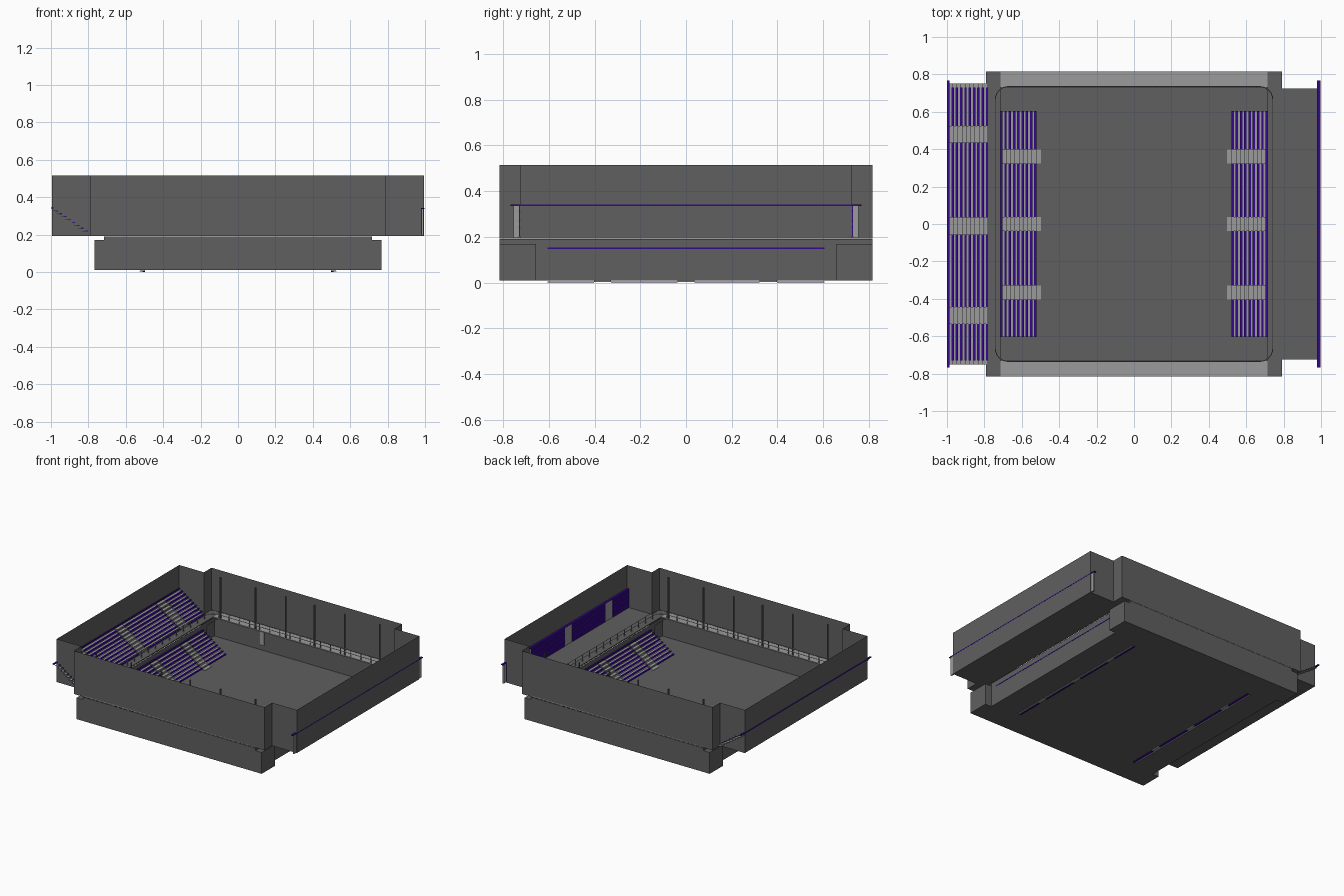
import bpy, bmesh, math

if "Cube" in bpy.data.objects:
    bpy.data.objects.remove(bpy.data.objects["Cube"])

def material(name, col):
    m = bpy.data.materials.new(name)
    m.diffuse_color = (*col, 1)
    m.use_nodes = True
    m.node_tree.nodes["Principled BSDF"].inputs["Base Color"].default_value = m.diffuse_color
    return m

DARK = material("dark_grey", (0.115, 0.115, 0.115))
LIGHT = material("light_grey", (0.33, 0.33, 0.33))
PURPLE = material("purple", (0.035, 0.002, 0.26))

def finish(name, bm, mat):
    me = bpy.data.meshes.new(name)
    bm.to_mesh(me)
    bm.free()
    me.materials.append(mat)
    ob = bpy.data.objects.new(name, me)
    bpy.context.collection.objects.link(ob)
    return ob

def boxes(name, items, mat):
    """Each item is (x0, x1, y0, y1, z0, z1)."""
    bm = bmesh.new()
    for x0, x1, y0, y1, z0, z1 in items:
        v = bmesh.ops.create_cube(bm, size=1)["verts"]
        bmesh.ops.scale(bm, vec=(abs(x1 - x0), abs(y1 - y0), z1 - z0), verts=v)
        bmesh.ops.translate(bm, vec=((x0 + x1) / 2, (y0 + y1) / 2, (z0 + z1) / 2), verts=v)
    return finish(name, bm, mat)

def ring(quarter):
    """Mirror a quarter outline (from +x axis side to +y side) to a closed loop."""
    half = quarter + [(-x, y) for x, y in reversed(quarter)]
    return half + [(-x, -y) for x, y in half]

def walls(name, loop, z0, z1, mat, floor=False):
    bm = bmesh.new()
    lo = [bm.verts.new((x, y, z0)) for x, y in loop]
    hi = [bm.verts.new((x, y, z1)) for x, y in loop]
    for i in range(len(loop)):
        j = (i + 1) % len(loop)
        bm.faces.new((lo[i], lo[j], hi[j], hi[i]))
    if floor:
        bm.faces.new(lo[::-1])
    return finish(name, bm, mat)

SIGNS = [(sx, sy) for sx in (1, -1) for sy in (1, -1)]
G = 0.2  # gallery floor height

# Lower hall with corner alcoves, and cross-shaped upper walls
walls("lower_hall", ring([(0.715, 0.655), (0.767, 0.655), (0.767, 0.815)]), 0.01, 0.17, DARK, True)
walls("lower_wall_band", ring([(0.715, 0.815)]), 0.17, 0.19, DARK)
boxes("lower_side_headers", [(sx * 0.714, sx * 0.716, sy * 0.655, sy * 0.815, 0.165, 0.19)
                             for sx, sy in SIGNS], DARK)
boxes("alcove_ceilings", [(sx * 0.715, sx * 0.767, sy * 0.655, sy * 0.815, 0.168, 0.17)
                          for sx, sy in SIGNS], DARK)
walls("upper_walls", ring([(0.995, 0.725), (0.79, 0.725), (0.79, 0.815)]), G - 0.005, 0.515, DARK)

# Gallery floors
boxes("side_gallery_floor", [(s * 0.715, s * 0.995, -0.725, 0.725, G - 0.008, G) for s in (1, -1)], DARK)
boxes("gallery_corner_floor", [(sx * 0.715, sx * 0.79, sy * 0.725, sy * 0.815, G - 0.008, G)
                               for sx, sy in SIGNS], DARK)
boxes("end_gallery_floor", [(-0.715, 0.715, s * 0.73, s * 0.815, G - 0.008, G) for s in (1, -1)], LIGHT)

# Rounded guard rail round the opening
rx, ry, r = 0.742, 0.735, 0.07
path = ring([(rx - r + r * math.cos(a * math.pi / 12), ry - r + r * math.sin(a * math.pi / 12))
             for a in range(7)])
for name, z in (("top_rail", G + 0.05), ("middle_rail", G + 0.025)):
    cu = bpy.data.curves.new(name, "CURVE")
    cu.dimensions = "3D"
    cu.bevel_depth = 0.0025
    cu.bevel_resolution = 0
    sp = cu.splines.new("POLY")
    sp.points.add(len(path) - 1)
    for p, (x, y) in zip(sp.points, path):
        p.co = (x, y, z, 1)
    sp.use_cyclic_u = True
    ob = bpy.data.objects.new(name, cu)
    cu.materials.append(LIGHT)
    bpy.context.collection.objects.link(ob)
spots = []
for i in range(17):
    t = -1 + i / 8
    spots += [(s * rx, t * (ry - r)) for s in (1, -1)] + [(t * (rx - r), s * ry) for s in (1, -1)]
boxes("rail_posts", [(x - 0.002, x + 0.002, y - 0.002, y + 0.002, G, G + 0.05) for x, y in spots], LIGHT)

# Slim columns along the end galleries, small door on the back wall
boxes("wall_columns", [(x - 0.004, x + 0.004, s * 0.731, s * 0.739, G, 0.51)
                       for s in (1, -1) for x in (-0.66, -0.37, -0.12, 0.12, 0.37, 0.66)], DARK)
boxes("back_door", [(-0.39, -0.35, 0.806, 0.814, 0.05, 0.15)], LIGHT)

ROWS = 10

def spans(aisles, width, end):
    """Seat stretches between the aisles."""
    edges = [-end]
    for a in aisles:
        edges += [a - width / 2, a + width / 2]
    edges.append(end)
    return list(zip(edges[::2], edges[1::2]))

def bleacher(name, x_low, x_high, z_low, z_high, end, aisles, width, extra=0.0):
    seats, decks, steps = [], [], []
    pitch = (x_high - x_low) / (ROWS - 1)
    rise = (z_high - z_low) / (ROWS - 1)
    for i in range(ROWS):
        x, z = x_low + pitch * i, z_low + rise * i
        top = i == ROWS - 1
        parts = [(-end - extra * 1.9, end + extra * 1.9)] if top else spans(aisles, width, end)
        seats += [(x - 0.0065, x + 0.0065, a, b, z - 0.003, z + 0.003) for a, b in parts]
        if not top:
            decks.append((x, x + pitch, -end - extra, end + extra, z - 0.001, z + 0.001))
            for a in aisles:
                steps.append((x - pitch * 0.25, x + pitch * 0.75, a - width / 2, a + width / 2, z, z + rise * 0.6))
    boxes(name + "_seats", seats, PURPLE)
    boxes(name + "_decks", decks, LIGHT)
    boxes(name + "_steps", steps, LIGHT)

# Opened bleachers: two on the hall floor, one on the left gallery
for side, s in (("right", 1), ("left", -1)):
    bleacher("lower_" + side, s * 0.504, s * 0.71, 0.003, 0.15, 0.605, (-0.365, 0, 0.36), 0.075)
AISLES = (-0.49, -0.01, 0.48)
bleacher("upper_left", -0.786, -0.993, G + 0.003, 0.342, 0.73, AISLES, 0.09, 0.02)

# Folded bleacher stacked against the right gallery wall
h = 0.14 / ROWS
boxes("folded_seats", [(0.979, 0.99, a, b, G + h * i + 0.001, G + h * (i + 1))
                       for i in range(ROWS) for a, b in spans(AISLES, 0.09, 0.73)]
      + [(0.979, 0.996, -0.768, 0.768, 0.336, 0.342)], PURPLE)
boxes("folded_steps", [(0.982, 0.99, a - 0.045, a + 0.045, G, 0.336) for a in AISLES]
      + [(0.982, 0.992, s * 0.73, s * 0.754, G - 0.005, 0.336) for s in (1, -1)], LIGHT)
